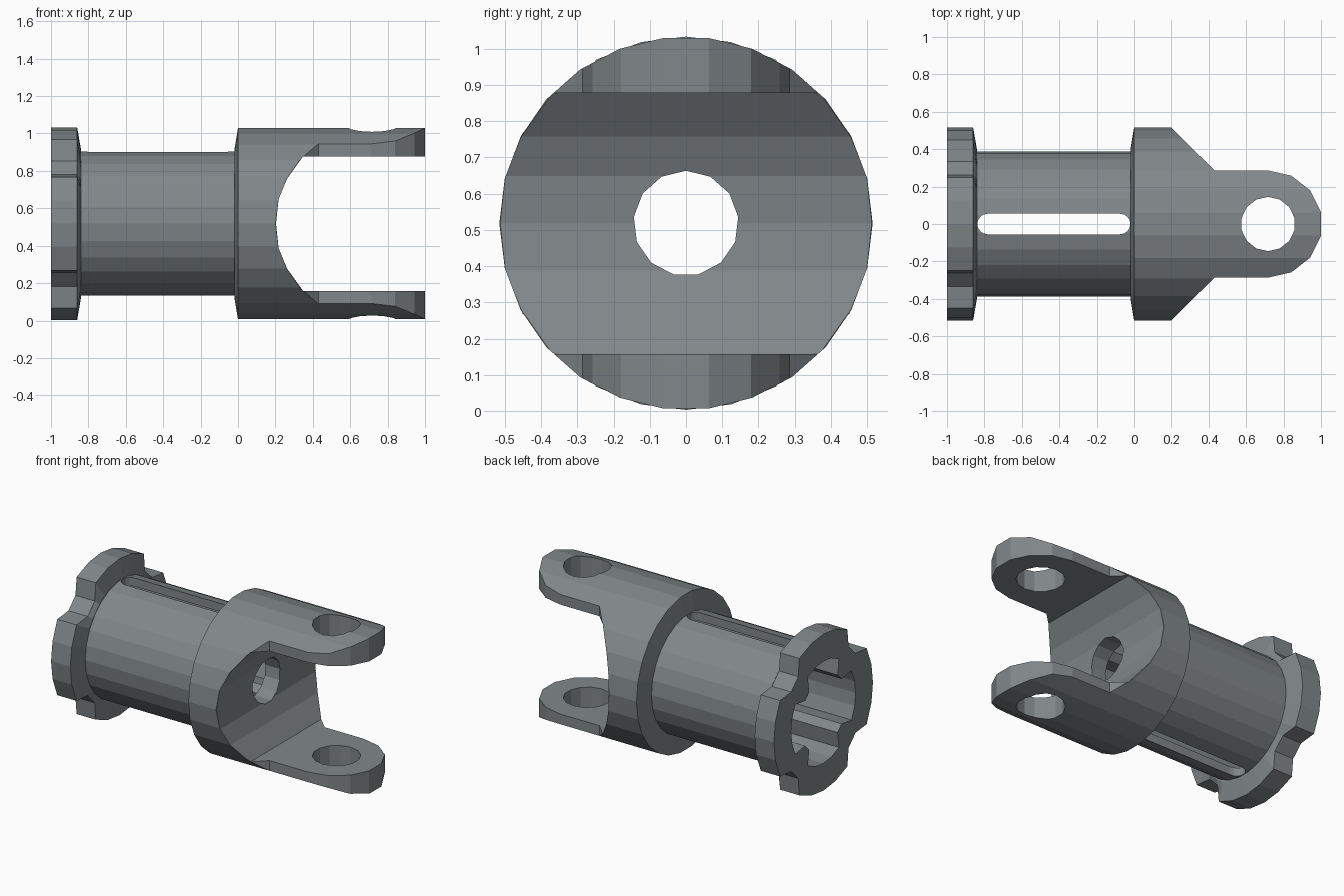
import bpy, bmesh
from math import sin, cos, radians, pi

if "Cube" in bpy.data.objects:
    bpy.data.objects.remove(bpy.data.objects["Cube"], do_unlink=True)

AXIS_Z = 0.518   # height of the tube axis
R = 0.515        # outer radius of head and collar

steel = bpy.data.materials.new("steel_grey")
steel.use_nodes = True
colour = (0.22, 0.245, 0.255, 1)
steel.diffuse_color = colour
steel.node_tree.nodes["Principled BSDF"].inputs["Base Color"].default_value = colour


def loft(name, rings):
    """Closed solid through rings of equal point count."""
    bm = bmesh.new()
    loops = [[bm.verts.new(p) for p in ring] for ring in rings]
    n = len(loops[0])
    for a, b in zip(loops, loops[1:]):
        for i in range(n):
            j = (i + 1) % n
            bm.faces.new((a[i], a[j], b[j], b[i]))
    bm.faces.new(loops[0])
    bm.faces.new(loops[-1])
    bmesh.ops.recalc_face_normals(bm, faces=bm.faces)
    mesh = bpy.data.meshes.new(name)
    bm.to_mesh(mesh)
    bm.free()
    mesh.materials.append(steel)
    obj = bpy.data.objects.new(name, mesh)
    bpy.context.collection.objects.link(obj)
    return obj


def circle(r, sides, start=0.0):
    return [(r * cos(start + 2 * pi * i / sides), r * sin(start + 2 * pi * i / sides))
            for i in range(sides)]


def lobed(r_out, r_in):
    """Four wide lobes on the y and z directions with notches between."""
    pts = []
    for quarter in range(4):
        for deg, r in ((-29, r_out), (-14, r_out), (0, r_out), (14, r_out),
                       (29, r_out), (38, r_in), (52, r_in)):
            a = radians(deg + 90 * quarter)
            pts.append((r * cos(a), r * sin(a)))
    return pts


def along_x(pts, x):
    return [(x, y, AXIS_Z + z) for y, z in pts]


def tube(name, pts, x0, x1):
    return loft(name, [along_x(pts, x0), along_x(pts, x1)])


def plan_prism(name, pts, z0=-0.2, z1=1.3):
    return loft(name, [[(x, y, z) for x, y in pts] for z in (z0, z1)])


def carve(obj, cutter, operation="DIFFERENCE"):
    mod = obj.modifiers.new("carve", "BOOLEAN")
    mod.operation = operation
    mod.solver = "EXACT"
    mod.object = cutter
    bpy.context.view_layer.objects.active = obj
    bpy.ops.object.modifier_apply(modifier=mod.name)


# Solid parts
collar = loft("notched_collar", [
    along_x(lobed(R, 0.425), -1.0),
    along_x(lobed(R, 0.425), -0.86),
    along_x(lobed(0.40, 0.395), -0.84)])
sleeve = tube("sleeve", circle(0.388, 26), -0.845, -0.015)
head = loft("fork_head", [
    along_x(circle(0.395, 26), -0.02),
    along_x(circle(R, 26), 0.0),
    along_x(circle(R, 26), 1.1)])

# Plan outline of the fork: tapered shoulders and rounded ear tips
tip = [(0.713 + 0.294 * cos(a), 0.287 * sin(a))
       for a in (radians(-90 + 180 * i / 7) for i in range(8))]
outline = plan_prism("outline_cutter",
                     [(-0.2, -0.6), (0.115, -0.6), (0.43, -0.287)] + tip +
                     [(0.43, 0.287), (0.115, 0.6), (-0.2, 0.6)])
carve(head, outline, "INTERSECT")

# Gap between the ears, with a dished floor
floor = [(0.348, 0.36), (0.262, 0.24), (0.217, 0.13), (0.203, 0)]
gap = floor + [(x, -z) for x, z in reversed(floor[:-1])]
gap = [(1.3, 0.36)] + gap + [(1.3, -0.36)]
gap_cutter = loft("gap_cutter", [[(x, y, AXIS_Z + z) for x, z in gap] for y in (-0.8, 0.8)])
carve(head, gap_cutter)

# Pin holes through both ears, and the centre bore
pin = plan_prism("pin_cutter", [(0.717 + x, y) for x, y in circle(0.145, 14, pi / 14)])
bore = tube("bore_cutter", circle(0.145, 13, pi / 2), -0.1, 0.5)
carve(head, pin)
carve(head, bore)

# Lobed socket running through the collar and sleeve into the head
socket = tube("socket_cutter", lobed(0.335, 0.24), -1.1, 0.1)
for part in (collar, sleeve, head):
    carve(part, socket)

# Long round-ended slots through top and bottom of the sleeve
slot_pts = []
for cx, start in ((-0.075, -90), (-0.783, 90)):
    slot_pts += [(cx + 0.055 * cos(radians(start + 22.5 * i)),
                  0.055 * sin(radians(start + 22.5 * i))) for i in range(9)]
slot = plan_prism("slot_cutter", slot_pts)
carve(sleeve, slot)

for cutter in (outline, gap_cutter, pin, bore, socket, slot):
    bpy.data.objects.remove(cutter, do_unlink=True)
